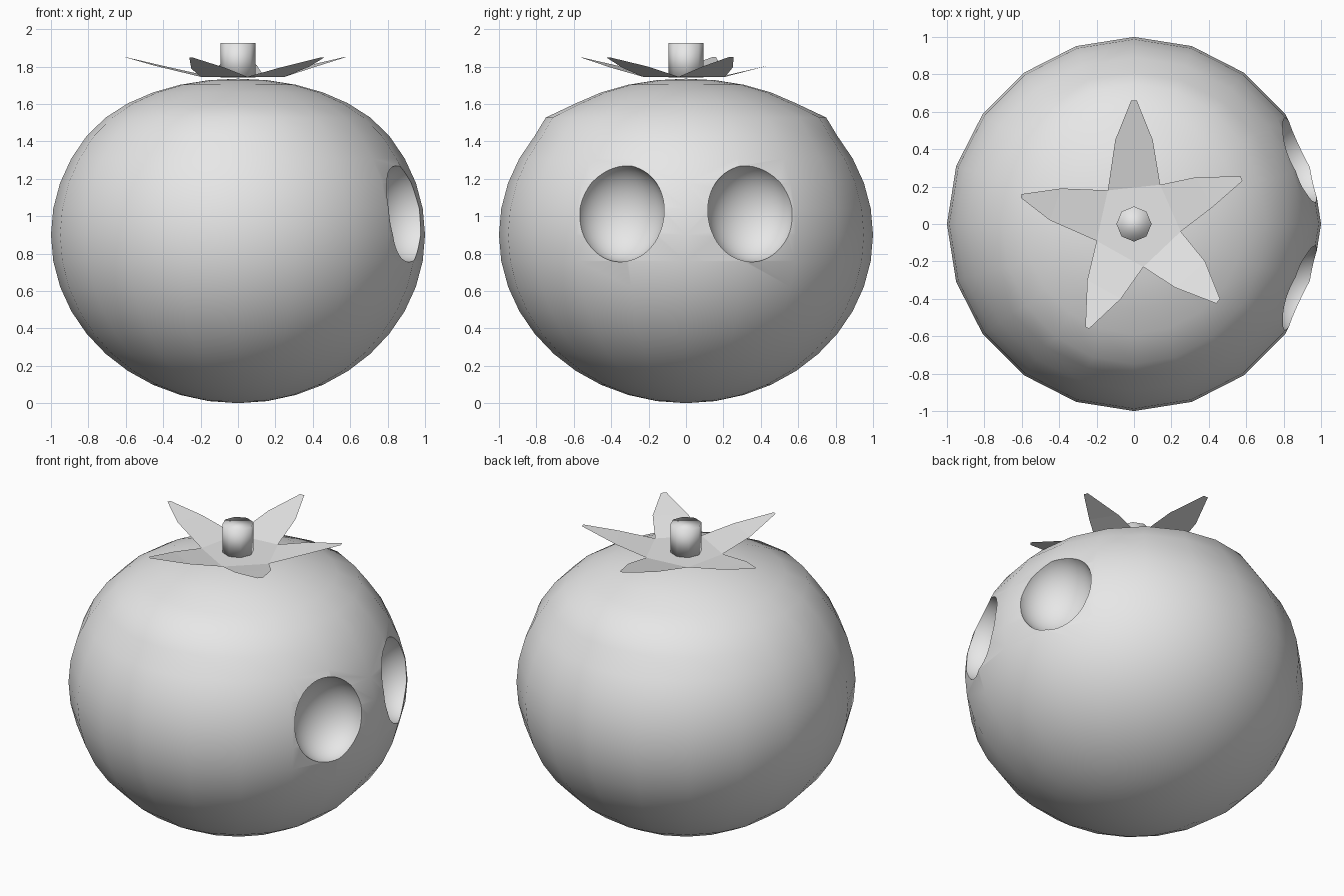
import bpy, bmesh
from math import sin, cos, pi, radians
from mathutils import Vector

if "Cube" in bpy.data.objects:
    bpy.data.objects.remove(bpy.data.objects["Cube"], do_unlink=True)

grey = bpy.data.materials.new("plain_grey")
grey.use_nodes = True
grey.diffuse_color = (0.8, 0.8, 0.8, 1)
grey.node_tree.nodes["Principled BSDF"].inputs["Base Color"].default_value = (0.8, 0.8, 0.8, 1)


def make_object(name, bm):
    mesh = bpy.data.meshes.new(name)
    bm.to_mesh(mesh)
    bm.free()
    mesh.materials.append(grey)
    obj = bpy.data.objects.new(name, mesh)
    bpy.context.collection.objects.link(obj)
    return obj


def activate(obj):
    bpy.ops.object.select_all(action="DESELECT")
    obj.select_set(True)
    bpy.context.view_layer.objects.active = obj


# Body: round fruit, flattened near the top, with slight shoulders front and back
CENTRE = 0.9
bm = bmesh.new()
bmesh.ops.create_uvsphere(bm, u_segments=20, v_segments=20, radius=1)
for v in bm.verts:
    height = v.co.z
    if abs(height - cos(pi / 4)) < 0.01:
        v.co.y *= 1.06
    v.co.z = CENTRE + 0.9 * height
    if height > 0.6:
        v.co.z -= 0.065 * ((height - 0.6) / 0.4) ** 1.5
body = make_object("body", bm)

# Eye sockets: scooped out of the right-hand side, mirrored in y
for side, label in ((-1, "front"), (1, "back")):
    bm = bmesh.new()
    bmesh.ops.create_uvsphere(bm, u_segments=40, v_segments=24, radius=1)
    cutter = make_object(label + "_socket_cutter", bm)
    cutter.location = (0.91, side * 0.35, 1.02)
    cutter.rotation_euler.z = side * radians(20)
    cutter.scale = (0.21, 0.242, 0.265)
    cutter.hide_render = True
    cut = body.modifiers.new(label + "_socket", "BOOLEAN")
    cut.operation = "DIFFERENCE"
    cut.solver = "EXACT"
    cut.object = cutter
    activate(body)
    bpy.ops.object.modifier_apply(modifier=cut.name)
    bpy.data.objects.remove(cutter, do_unlink=True)
activate(body)
bpy.ops.object.shade_smooth_by_angle(angle=radians(40))

# Leaf crown: five flat leaves tilted up around a hub, going clockwise.
# Each leaf: inner notch, shoulder, blunt tip, shoulder
LEAVES = [
    [(-0.14, 0.18), (-0.10, 0.45), (-0.015, 0.66), (0.015, 0.66), (0.10, 0.45)],
    [(0.14, 0.21), (0.33, 0.25), (0.57, 0.255), (0.58, 0.23), (0.42, 0.09)],
    [(0.25, -0.04), (0.38, -0.20), (0.46, -0.40), (0.44, -0.425), (0.22, -0.34)],
    [(0.05, -0.23), (-0.07, -0.40), (-0.24, -0.56), (-0.26, -0.55), (-0.25, -0.30)],
    [(-0.20, -0.09), (-0.45, 0.02), (-0.605, 0.14), (-0.60, 0.16), (-0.39, 0.19)],
]
BASE = 1.745
bm = bmesh.new()
notches = [bm.verts.new((*leaf[0], BASE)) for leaf in LEAVES]
bm.faces.new(notches[::-1])
for i, leaf in enumerate(LEAVES):
    axis = ((Vector(leaf[2]) + Vector(leaf[3])) / 2).normalized()
    rim = [bm.verts.new((*p, BASE + 0.25 * max(0, Vector(p).dot(axis) - 0.2)))
           for p in leaf[1:]]
    a, b = notches[i], notches[(i + 1) % 5]
    bm.faces.new([b, rim[3], rim[0], a])
    bm.faces.new([rim[3], rim[2], rim[1], rim[0]])
make_object("leaf_crown", bm)

# Stem: short eight-sided post with soft shading
bm = bmesh.new()
bmesh.ops.create_cone(bm, cap_ends=True, segments=8, radius1=0.094, radius2=0.094, depth=0.185)
for v in bm.verts:
    v.co.z += 1.8325
for f in bm.faces:
    f.smooth = True
make_object("stem", bm)
